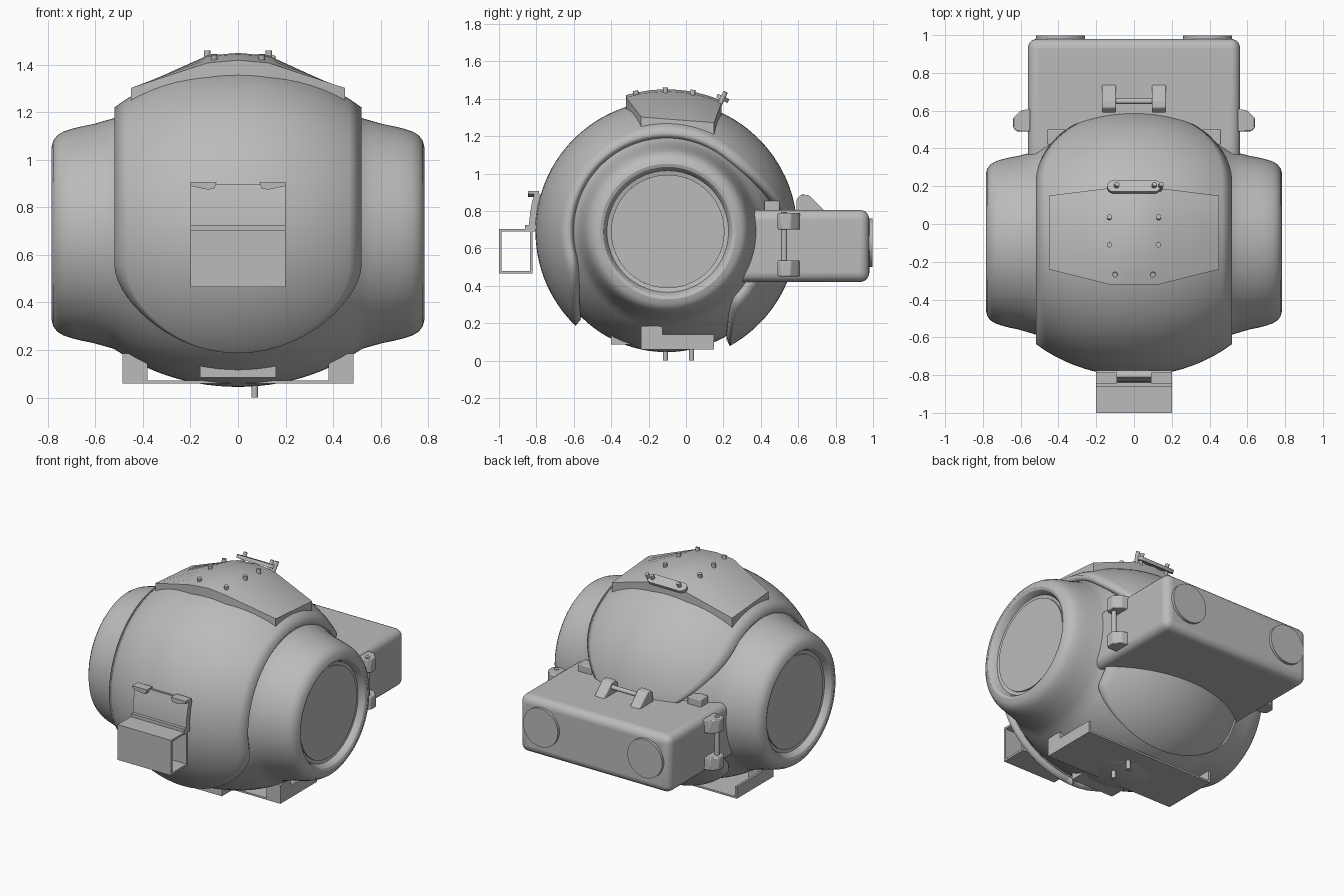
import bpy, bmesh
from math import sin, cos, pi, radians, sqrt
from mathutils import Matrix, Vector

if "Cube" in bpy.data.objects:
    bpy.data.objects.remove(bpy.data.objects["Cube"])

grey = bpy.data.materials.new("plain_grey")
grey.use_nodes = True
grey.diffuse_color = (0.5, 0.5, 0.5, 1)
grey.node_tree.nodes["Principled BSDF"].inputs["Base Color"].default_value = (0.5, 0.5, 0.5, 1)

CY, CZ = -0.105, 0.69      # centre of the round body
parts = []


def finish(name, bm, bevel=0, segments=3):
    bmesh.ops.recalc_face_normals(bm, faces=bm.faces)
    mesh = bpy.data.meshes.new(name)
    bm.to_mesh(mesh)
    bm.free()
    mesh.materials.append(grey)
    ob = bpy.data.objects.new(name, mesh)
    bpy.context.collection.objects.link(ob)
    if bevel:
        mod = ob.modifiers.new("bevel", "BEVEL")
        mod.width, mod.segments = bevel, segments
    parts.append(ob)
    return ob


def box(name, x, y, z, bevel=0, segments=3):
    bm = bmesh.new()
    bmesh.ops.create_cube(bm, size=1)
    for v in bm.verts:
        v.co = [lo + (c + 0.5) * (hi - lo) for c, (lo, hi) in zip(v.co, (x, y, z))]
    return finish(name, bm, bevel, segments)


def rod(name, start, end, radius, sides=20):
    a, b = Vector(start), Vector(end)
    bm = bmesh.new()
    turn = (b - a).to_track_quat('Z', 'Y').to_matrix().to_4x4()
    bmesh.ops.create_cone(bm, cap_ends=True, segments=sides, radius1=radius, radius2=radius,
                          depth=(b - a).length, matrix=Matrix.Translation((a + b) / 2) @ turn)
    return finish(name, bm)


def prism(name, outline, place, lo, hi, bevel=0):
    """Extrude a flat outline; place(u, v, w) maps it into space."""
    bm = bmesh.new()
    face = bm.faces.new([bm.verts.new(place(u, v, lo)) for u, v in outline])
    new = bmesh.ops.extrude_face_region(bm, geom=[face])["geom"]
    shift = Vector(place(0, 0, hi)) - Vector(place(0, 0, lo))
    bmesh.ops.translate(bm, vec=shift, verts=[v for v in new if isinstance(v, bmesh.types.BMVert)])
    return finish(name, bm, bevel, 2)


# Body with side pods: one profile turned about the x axis
half = [(0.52 * i / 12, 0.645 * sqrt(1 - (0.52 * i / 12 / 0.79) ** 2)) for i in range(13)]
half += [(0.56, 0.474), (0.61, 0.46), (0.66, 0.45), (0.70, 0.44), (0.735, 0.428), (0.76, 0.413),
         (0.777, 0.39), (0.784, 0.362), (0.778, 0.345), (0.765, 0.335), (0.74, 0.325),
         (0.735, 0.303), (0.745, 0.303)]
profile = [(-x, r) for x, r in reversed(half[1:])] + half
bm = bmesh.new()
N = 96
rings = [[bm.verts.new((x, CY + 0.01 * abs(x) + r * cos(2 * pi * k / N), CZ + r * sin(2 * pi * k / N)))
          for k in range(N)] for x, r in profile]
for a, b in zip(rings, rings[1:]):
    for k in range(N):
        bm.faces.new((a[k], a[(k + 1) % N], b[(k + 1) % N], b[k]))
for end in (rings[0], rings[-1]):
    bm.faces.new(end)
finish("body_with_pods", bm)


# Outer shells: bands over the body with rounded ends, angles run from the front over the top
def shell(name, first, first_full, last_full, last):
    bm = bmesh.new()
    steps, cols, rows = 14, 20, []
    angles = [(first_full + (first - first_full) * cos(pi / 2 * i / steps), sin(pi / 2 * i / steps))
              for i in range(steps)]
    angles += [(first_full + (last_full - first_full) * i / 40, 1) for i in range(41)]
    angles += [(last_full + (last - last_full) * sin(pi / 2 * i / steps), cos(pi / 2 * i / steps))
               for i in range(1, steps + 1)]
    for deg, w in angles:
        t, row = radians(deg), []
        for j in range(cols + 1):
            x = 0.52 * max(w, 0.002) * (2 * j / cols - 1)
            r = 0.70 * sqrt(1 - (x / 0.796) ** 2)
            row.append(bm.verts.new((x, CY - r * cos(t), CZ + r * sin(t))))
        rows.append(row)
    for a, b in zip(rows, rows[1:]):
        for j in range(cols):
            bm.faces.new((a[j], a[j + 1], b[j + 1], b[j]))
    bmesh.ops.recalc_face_normals(bm, faces=bm.faces)
    bm.faces.ensure_lookup_table()
    mid = bm.faces[len(bm.faces) // 2]
    outward = mid.normal.dot(mid.calc_center_median() - Vector((0, CY, CZ))) > 0
    ob = finish(name, bm)
    mod = ob.modifiers.new("thickness", "SOLIDIFY")
    mod.thickness, mod.offset = 0.045, (-1 if outward else 1)


shell("front_shell", -46, -14, 128, 180)
shell("rear_lower_shell", 184, 190, 222, 241)

# Rear box with round caps
box("rear_box", (-0.562, 0.562), (0.2, 0.98), (0.42, 0.805), 0.05, 5)
for s in (-1, 1):
    rod("rear_cap", (s * 0.39, 0.96, 0.63), (s * 0.39, 0.998, 0.63), 0.13, 48)

# Hinges on the top and sides of the box
top_hinge = [(0.59, 0.79), (0.59, 0.86), (0.615, 0.888), (0.655, 0.885), (0.742, 0.80)]
side_hinge = [(0.55, 0.61), (0.60, 0.60), (0.64, 0.56), (0.64, 0.51), (0.62, 0.49), (0.55, 0.49)]
for s in (-1, 1):
    prism("top_hinge_block", top_hinge, lambda u, v, w: (s * w, u, v), 0.095, 0.17, 0.006)
    for lo, hi in ((0.45, 0.535), (0.70, 0.79)):
        prism("side_hinge_block", side_hinge, lambda u, v, w: (s * u, v, w), lo, hi, 0.006)
    rod("side_hinge_pin", (s * 0.60, 0.525, 0.46), (s * 0.60, 0.525, 0.794), 0.016)
    box("box_stop", (s * 0.41 - 0.05, s * 0.41 + 0.05), (0.42, 0.50), (0.78, 0.855), 0.006)
rod("top_hinge_pin", (-0.12, 0.65, 0.85), (0.12, 0.65, 0.85), 0.015)


# Top mounting plate: arched centre with flat sloping wings
def arch(y, radius=0.76):
    return CZ + sqrt(radius ** 2 - (y - CY) ** 2)


bm = bmesh.new()
sections = []
for x in (-0.45, -0.13, 0, 0.13, 0.45):
    wing = abs(x) > 0.4
    y0, y1 = (-0.24, 0.15) if wing else (-0.32, 0.19)
    top, low = [], []
    for i in range(9):
        y = y0 + (y1 - y0) * i / 8
        z = 1.302 - 0.03 * i / 8 if wing else arch(y) - (0.012 if x else 0)
        top.append(bm.verts.new((x, y, z)))
        low.append(bm.verts.new((x, y, z - (0.068 if wing else 0.09))))
    sections.append(top + low[::-1])
for a, b in zip(sections, sections[1:]):
    for k in range(len(a)):
        n = (k + 1) % len(a)
        bm.faces.new((a[k], a[n], b[n], b[k]))
bm.faces.new(sections[0])
bm.faces.new(sections[-1])
finish("top_mount_plate", bm)

# Studs on the top plate
for s in (-1, 1):
    for x, y in ((0.13, 0.03), (0.13, -0.11), (0.10, -0.26)):
        out = Vector((0, y - CY, arch(y) - CZ)).normalized()
        base = Vector((s * x, y, arch(y) - 0.04))
        rod("top_stud", base, base + out * 0.05, 0.014, 12)

# Link bar at the back edge of the top plate
bar = [(s * 0.108 + 0.034 * sin(a), 0.034 * cos(a) * s)
       for s in (1, -1) for a in [s * pi * i / 8 if s > 0 else -pi * i / 8 for i in range(9)]]
tilt = radians(26)
prism("link_bar", bar, lambda u, v, w: (u, 0.192 + v * cos(tilt) + w * sin(tilt),
                                        1.392 - v * sin(tilt) + w * cos(tilt)), 0, 0.022)
for x in (-0.10, 0.10, 0.135):
    rod("link_bolt", (x, 0.18, 1.37), (x + 0.01, 0.212, 1.435), 0.013, 12)

# Front bracket: hollow square tube, curved back plate and hooks
outer = ((-1.0, -0.82), (0.465, 0.703))
(ya, yb), (za, zb) = outer
t = 0.014
for name, y, z in (("tube_front", (ya, ya + t), (za, zb)), ("tube_back", (yb - t, yb), (za, zb)),
                   ("tube_top", (ya + t, yb - t), (zb - t, zb)), ("tube_floor", (ya + t, yb - t), (za, za + t))):
    box(name, (-0.2, 0.2), y, z)
curve = [radians(d) for d in (0, 4, 8, 12, 16.5)]
strip = [(CY - 0.735 * cos(a), CZ + 0.735 * sin(a)) for a in curve]
strip += [(CY - 0.70 * cos(a), CZ + 0.70 * sin(a)) for a in reversed(curve)]
prism("bracket_back_plate", strip, lambda u, v, w: (w, u, v), -0.2, 0.2)
box("bracket_lip", (-0.2, 0.2), (-0.86, -0.80), (0.703, 0.725))
hook = [(0.2, 0.907), (0.2, 0.89), (0.13, 0.875), (0.10, 0.878), (0.09, 0.907)]
for s in (-1, 1):
    prism("bracket_hook", hook, lambda u, v, w: (s * u, w, v), -0.845, -0.785)

# Bottom bracket: flat plate, end walls and corner blocks, front lip and pins
box("bottom_plate", (-0.485, 0.485), (-0.24, 0.15), (0.06, 0.072))
for s in (-1, 1):
    box("bottom_end_wall", sorted((s * 0.47, s * 0.485)), (-0.24, 0.15), (0.06, 0.14))
    box("bottom_corner_block", sorted((s * 0.38, s * 0.485)), (-0.24, -0.125), (0.06, 0.185))
box("bottom_front_lip", (-0.16, 0.16), (-0.40, -0.24), (0.085, 0.16))
for y in (-0.11, 0.03):
    rod("bottom_pin", (0.07, y, 0), (0.07, y, 0.1), 0.014, 12)

# Smooth shading with sharp edges kept
bpy.ops.object.select_all(action='DESELECT')
for ob in parts:
    ob.select_set(True)
bpy.context.view_layer.objects.active = parts[0]
bpy.ops.object.shade_smooth_by_angle(angle=radians(32))
